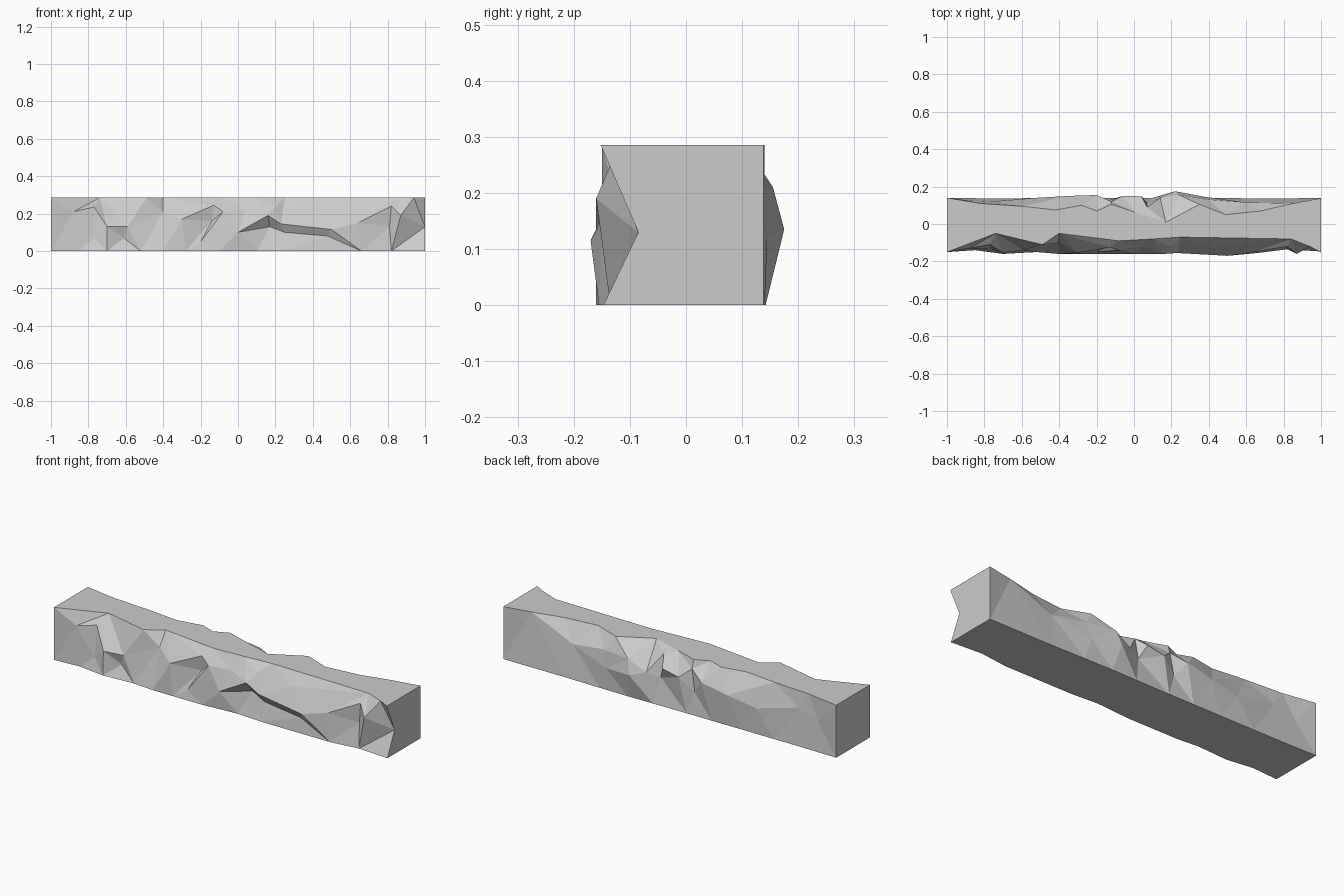
import bpy, bmesh
from mathutils import Vector
from mathutils.geometry import delaunay_2d_cdt

T = 0.285  # height of the flat top

# Crease lines as (x, z, y), running from the foot up to the top edge
front_creases = [
    [(-1, 0, -.15), (-1, T, -.15)],
    [(-1, 0, -.15), (-.88, .21, -.13), (-.77, .235, -.11), (-.74, T, -.05)],
    [(-.85, 0, -.14), (-.77, .07, -.13), (-.7, .13, -.155), (-.59, .13, -.14), (-.49, T, -.11)],
    [(-.7, 0, -.16), (-.61, .07, -.125)],
    [(-.52, 0, -.15), (-.4, .21, -.10), (-.4, T, -.05)],
    [(-.4, 0, -.16), (-.3, .17, -.155), (-.13, .245, -.125), (-.08, T, -.09)],
    [(-.28, 0, -.16), (-.14, .16, -.115)],
    [(-.2, .05, -.15), (-.08, .21, -.14), (.04, .215, -.12), (.1, T, -.08)],
    [(-.1, 0, -.16), (.0, .1, -.16), (.16, .19, -.16), (.2, .24, -.12), (.25, T, -.07)],
    [(.1, 0, -.145), (.17, .13, -.115)],
    [(.25, 0, -.155), (.25, .1, -.13), (.48, .08, -.145)],
    [(.23, .145, -.155), (.5, .115, -.17), (.66, 0, -.155)],
    [(.4, .22, -.12), (.64, .15, -.15), (.82, .24, -.12), (.84, T, -.08)],
    [(.82, 0, -.135), (.81, .13, -.115)],
    [(.82, 0, -.135), (.87, .19, -.16), (.94, T, -.12)],
    [(1, 0, -.147), (1, .13, -.085), (1, T, -.152)],
]
back_creases = [
    [(-1, 0, .14), (-1, T, .14)],
    [(-1, 0, .14), (-.88, .16, .125), (-.82, T, .11)],
    [(-.8, 0, .137), (-.76, .2, .12), (-.6, T, .095)],
    [(-.62, 0, .137), (-.52, .14, .14), (-.5, .24, .115), (-.42, T, .075)],
    [(-.42, 0, .137), (-.35, .17, .15), (-.28, T, .10)],
    [(-.25, 0, .138), (-.2, .2, .155), (-.2, T, .07)],
    [(-.14, .12, .125), (-.12, .24, .12), (-.12, T, .105)],
    [(-.1, 0, .138), (-.06, .19, .15), (0, T, .065)],
    [(.04, .21, .148), (.07, .14, .115), (.07, .26, .09)],
    [(.1, 0, .14), (.14, .16, .14), (.17, T, .01)],
    [(.25, 0, .142), (.22, .135, .175), (.24, .21, .155), (.35, T, .105)],
    [(.42, 0, .14), (.38, .12, .145), (.4, .21, .13), (.49, T, .05)],
    [(.62, 0, .137), (.6, .18, .115), (.68, T, .07)],
    [(.85, T, .11)],
    [(1, 0, .138), (1, T, .138)],
]

bm = bmesh.new()


def rock_face(creases):
    """Triangulate a face between its creases; return its vertices."""
    pts, edges = [], []
    for line in creases:
        for i, p in enumerate(line):
            if p not in pts:
                pts.append(p)
            if i:
                edges.append((pts.index(line[i - 1]), pts.index(p)))
    flat = [Vector((x, z)) for x, z, y in pts]
    co, _, tris, orig, _, _ = delaunay_2d_cdt(flat, edges, [], 0, 1e-5)
    verts = []
    for c, o in zip(co, orig):
        src = o[0] if o else min(range(len(flat)), key=lambda i: (flat[i] - c).length)
        verts.append(bm.verts.new((c.x, pts[src][2], c.y)))
    for t in tris:
        bm.faces.new([verts[i] for i in t])
    return verts


front = rock_face(front_creases)
back = rock_face(back_creases)


# Flat top, bottom and ends join the two rocky faces
def cap(axis, value):
    def chain(verts):
        return sorted((v for v in verts if abs(v.co[axis] - value) < 1e-4),
                      key=lambda v: v.co[2 - axis])
    bm.faces.new(chain(front) + chain(back)[::-1])


for axis, value in ((2, T), (2, 0), (0, -1), (0, 1)):
    cap(axis, value)

bmesh.ops.recalc_face_normals(bm, faces=bm.faces)
mesh = bpy.data.meshes.new("rock_ledge")
bm.to_mesh(mesh)
bm.free()
bpy.context.collection.objects.link(bpy.data.objects.new("rock_ledge", mesh))
